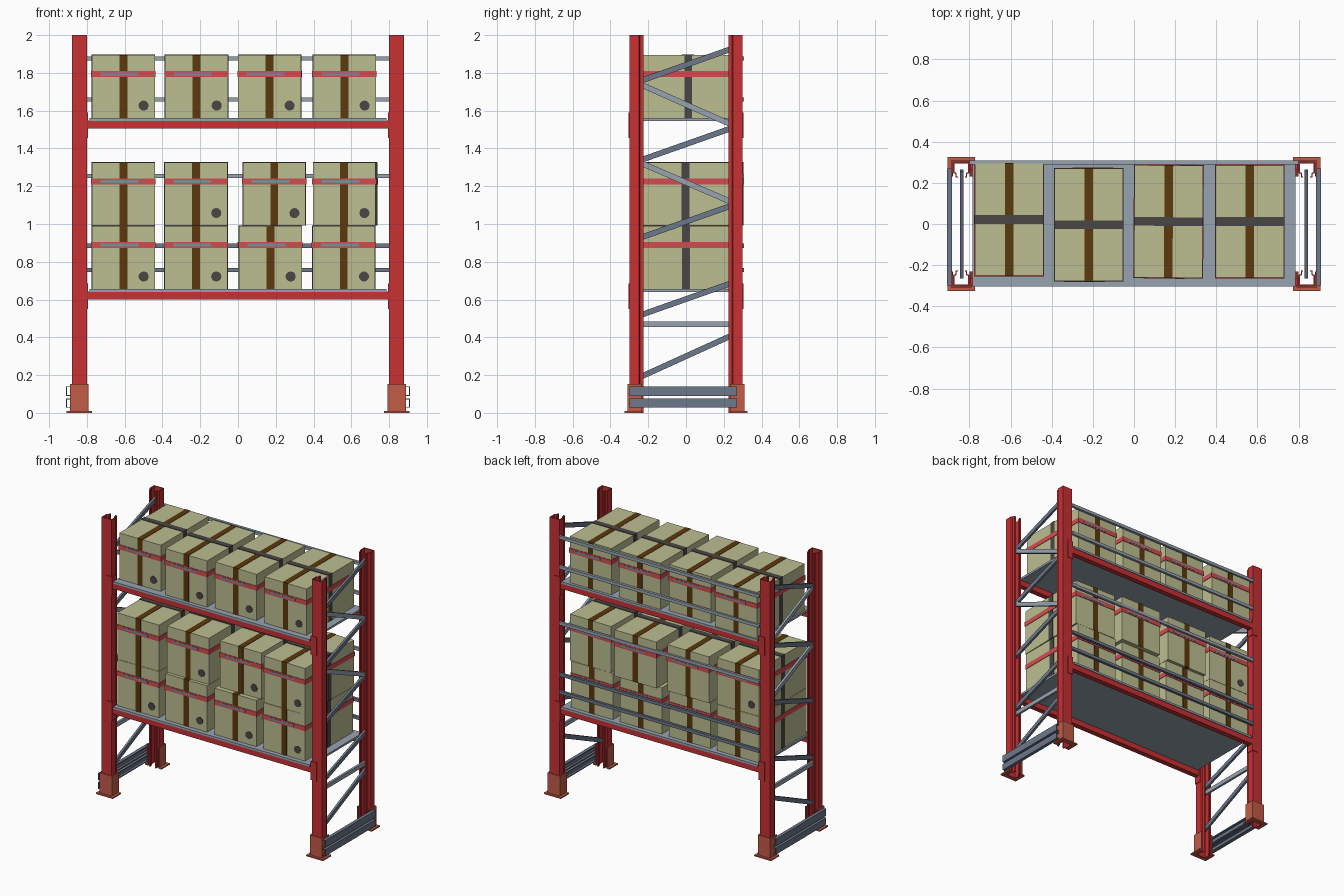
import bpy, bmesh, math
from mathutils import Matrix, Vector

if "Cube" in bpy.data.objects:
    bpy.data.objects.remove(bpy.data.objects["Cube"])


def lin(c):
    return c / 12.92 if c <= 0.04045 else ((c + 0.055) / 1.055) ** 2.4


def material(name, r, g, b):
    m = bpy.data.materials.new(name)
    m.diffuse_color = (lin(r), lin(g), lin(b), 1)
    m.use_nodes = True
    m.node_tree.nodes["Principled BSDF"].inputs["Base Color"].default_value = m.diffuse_color
    return m


RED = material("frame red", 0.78, 0.19, 0.20)
FOOT = material("foot orange", 0.76, 0.36, 0.28)
STEEL = material("light steel", 0.59, 0.64, 0.69)
DARK = material("dark steel", 0.43, 0.47, 0.54)
CARTON = material("carton", 0.74, 0.75, 0.57)
BROWN = material("brown tape", 0.36, 0.22, 0.05)
STRAP = material("dark strap", 0.29, 0.28, 0.27)
BAND = material("red band", 0.83, 0.30, 0.32)
MARK = material("grey band mark", 0.52, 0.54, 0.61)


def finish(name, bm, mats):
    me = bpy.data.meshes.new(name)
    bm.to_mesh(me)
    bm.free()
    for m in mats:
        me.materials.append(m)
    ob = bpy.data.objects.new(name, me)
    bpy.context.collection.objects.link(ob)
    return ob


def add_cube(bm, size, centre, index=0):
    mat = Matrix.Translation(centre) @ Matrix.Diagonal((*size, 1))
    verts = bmesh.ops.create_cube(bm, size=1, matrix=mat)["verts"]
    for f in {f for v in verts for f in v.link_faces}:
        f.material_index = index


def block(name, x, y, z, mat):
    """Box given by its extents on each axis."""
    bm = bmesh.new()
    add_cube(bm, [b - a for a, b in (x, y, z)], [(a + b) / 2 for a, b in (x, y, z)])
    return finish(name, bm, [mat])


def sheet(name, pts, lo, hi, thick, mat, place=lambda a, b, t: (a, b, t)):
    """Folded metal: an open profile swept from lo to hi and thickened."""
    bm = bmesh.new()
    rows = [[bm.verts.new(place(a, b, t)) for a, b in pts] for t in (lo, hi)]
    for i in range(len(pts) - 1):
        bm.faces.new((rows[0][i], rows[0][i + 1], rows[1][i + 1], rows[1][i]))
    ob = finish(name, bm, [mat])
    mod = ob.modifiers.new("thickness", "SOLIDIFY")
    mod.thickness, mod.offset, mod.use_even_offset = thick, 0, True
    return ob


SIDES = [(-1, "left"), (1, "right")]
ENDS = [(-1, "front"), (1, "back")]
LEVELS = [(0.60, "lower"), (1.505, "upper")]

# Posts, feet and beam connectors at the four corners
POST = [(-.017, .228), (-.026, .228), (-.026, .246), (-.037, .250), (-.037, .297),
        (.037, .297), (.037, .250), (.026, .246), (.026, .228), (.017, .228)]
SLEEVE = [(-.046, .232), (-.046, .306), (.046, .306), (.046, .232)]
PLATE = [(-.054, .232), (-.054, .312), (.054, .312), (.054, .232)]
for sx, side in SIDES:
    for sy, end in ENDS:
        def corner(pts):
            return [(sx * (0.84 + a), sy * b) for a, b in pts]
        tag = f"{end}_{side}"
        sheet(f"post_{tag}", corner(POST), 0.0, 2.0, 0.006, RED)
        sheet(f"foot_sleeve_{tag}", corner(SLEEVE), 0.0, 0.153, 0.007, FOOT)
        sheet(f"foot_plate_{tag}", corner(PLATE), 0.0, 0.01, 0.026, FOOT)
        for z, level in LEVELS:
            sheet(f"beam_connector_{level}_{tag}",
                  corner([(0, .302), (-.043, .302), (-.043, .25)]),
                  z - 0.05, z + 0.085, 0.005, RED)

# Side braces: height at the front post, height at the back post, colour
BRACES = [(0.20, 0.40, DARK), (0.47, 0.47, STEEL), (0.525, 0.68, DARK),
          (0.935, 1.09, DARK), (1.315, 1.125, STEEL), (1.345, 1.50, DARK),
          (1.73, 1.535, STEEL), (1.765, 1.92, DARK)]
for sx, side in SIDES:
    for i, (z0, z1, mat) in enumerate(BRACES):
        slope = math.atan2(z1 - z0, 0.44)
        bm = bmesh.new()
        add_cube(bm, (0.016, 0.52 / math.cos(slope), 0.03), (0, 0, 0))
        ob = finish(f"brace_{side}_{i + 1}", bm, [mat])
        ob.location = (sx * 0.837, 0, (z0 + z1) / 2)
        ob.rotation_euler.x = slope
    # Low guard channels, open towards the rack
    for i, (z0, z1) in enumerate([(0.028, 0.075), (0.09, 0.14)]):
        prof = [(.888, z0 + .007), (.888, z0 + .002), (.908, z0 + .002),
                (.908, z1 - .002), (.888, z1 - .002), (.888, z1 - .007)]
        sheet(f"guard_channel_{side}_{i + 1}", [(sx * a, b) for a, b in prof],
              -0.30, 0.27, 0.004, DARK, lambda a, b, t: (a, t, b))

# Shelves: front and back beams with a steel deck
for z, level in LEVELS:
    for sy, end in ENDS:
        y = sorted((sy * 0.262, sy * 0.300))
        block(f"shelf_beam_{level}_{end}", (-0.797, 0.797), y, (z, z + 0.043), RED)
    block(f"shelf_deck_{level}", (-0.785, 0.785), (-0.305, 0.305),
          (z + 0.04, z + 0.055), STEEL)

# Back safety rails
for i, z in enumerate([0.757, 0.885, 1.255, 1.66, 1.876]):
    block(f"back_rail_{i + 1}", (-0.80, 0.80), (0.290, 0.308),
          (z - 0.011, z + 0.011), DARK if i < 2 else STEEL)

# Cartons with crossed tapes, a printed band and a round mark
W, D, H = 0.333, 0.546, 0.334


def carton(name, x, y, z, turn):
    bm = bmesh.new()
    add_cube(bm, (W, D, H), (0, 0, H / 2), 0)
    add_cube(bm, (0.042, D + .004, H + .002), (0, 0, H / 2 + .001), 1)
    add_cube(bm, (W + .004, 0.042, H + .004), (0, 0, H / 2 + .002), 2)
    add_cube(bm, (W + .007, D + .007, 0.034), (0, 0, 0.234), 3)
    for s in (-1, 1):
        add_cube(bm, (0.2, 0.002, 0.014), (s * 0.02, s * (D / 2 + .004), 0.234), 4)
    mat = (Matrix.Translation((0.107, -D / 2 - .001, 0.067))
           @ Matrix.Rotation(math.pi / 2, 4, "X"))
    disc = bmesh.ops.create_cone(bm, cap_ends=True, segments=12, radius1=0.027,
                                 radius2=0.027, depth=0.004, matrix=mat)["verts"]
    for f in {f for v in disc for f in v.link_faces}:
        f.material_index = 2
    ob = finish(name, bm, [CARTON, BROWN, STRAP, BAND, MARK])
    ob.location = (x, y, z)
    ob.rotation_euler.z = math.radians(turn)


# Each row: height, then x centre, y centre and turn of its four cartons
ROWS = [("bottom", 0.655, [(-.607, 0, 0), (-.222, 0, 0), (.170, 0, .3), (.560, 0, 0)]),
        ("middle", 0.991, [(-.607, 0, 180), (-.222, .02, 0), (.192, .03, 0), (.567, 0, -1)]),
        ("top", 1.560, [(-.607, .022, 0), (-.220, -.004, 0), (.168, .012, -.4), (.563, .012, 0)])]
for row, z, spots in ROWS:
    for i, (x, y, turn) in enumerate(spots):
        carton(f"carton_{row}_{i + 1}", x, y, z, turn)
